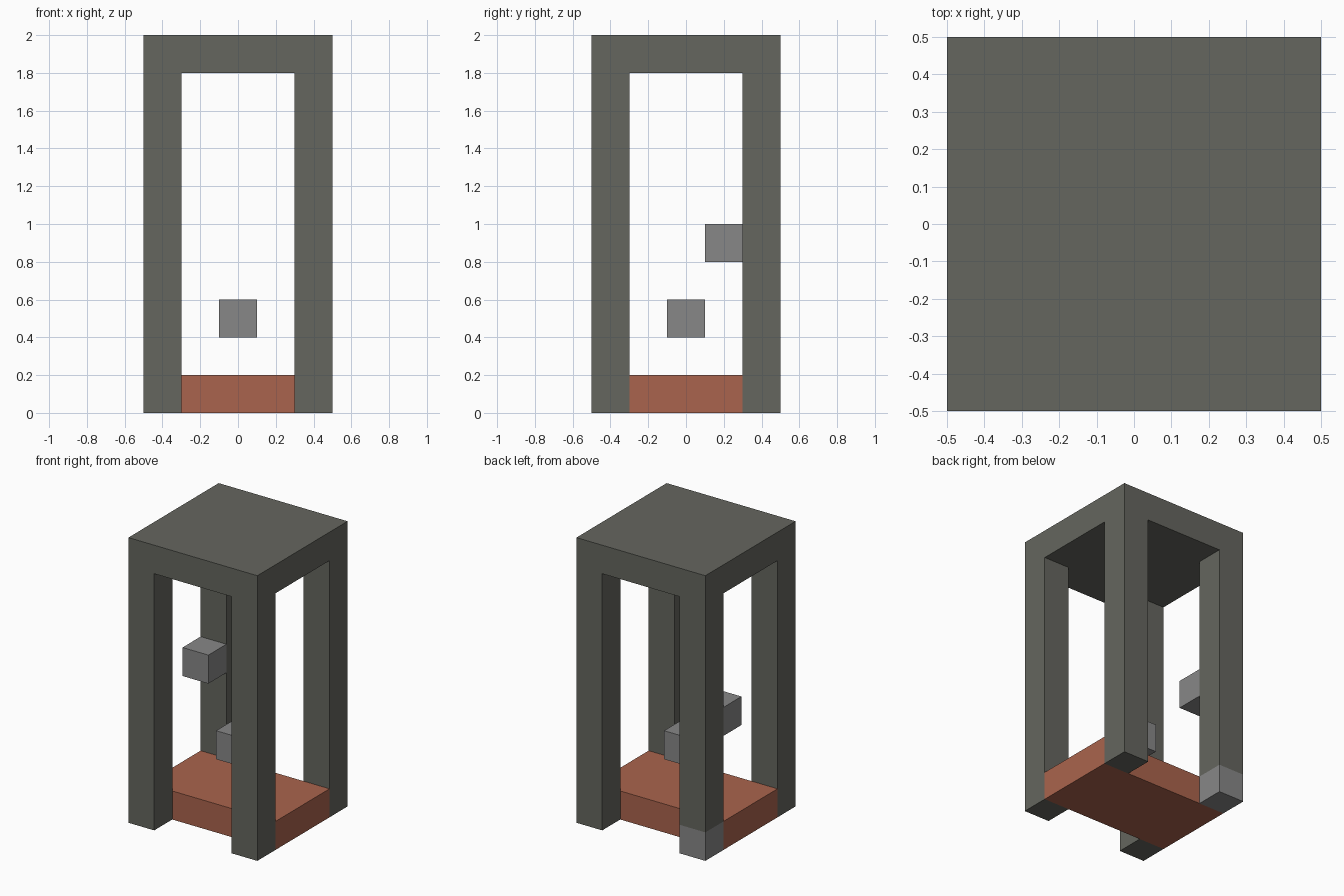
import bpy

cube = bpy.data.objects.get("Cube")
if cube:
    bpy.data.objects.remove(cube, do_unlink=True)


def material(name, rgb):
    m = bpy.data.materials.new(name)
    m.use_nodes = True
    m.diffuse_color = (*rgb, 1)
    m.node_tree.nodes["Principled BSDF"].inputs["Base Color"].default_value = (*rgb, 1)
    return m


stone = material("dark stone", (0.13, 0.133, 0.114))
clay = material("terracotta", (0.402, 0.127, 0.074))
grey = material("plain grey", (0.242, 0.242, 0.242))


def box(name, centre, size, mat):
    """Flat-faced box with its dimensions baked into the mesh."""
    bpy.ops.mesh.primitive_cube_add(size=1, location=centre)
    ob = bpy.context.object
    ob.name = name
    ob.scale = size
    bpy.ops.object.transform_apply(location=False, rotation=False, scale=True)
    ob.data.materials.append(mat)
    return ob


W = 0.2    # block width
P = 0.4    # post offset from the centre

# Roof slab and floor slab between the posts
box("roof", (0, 0, 1.9), (1, 1, W), stone)
box("floor", (0, 0, 0.1), (1, 0.6, W), clay)

# Corner posts; the back right one stands on a grey foot
for x, side in ((P, "left"), (-P, "right")):
    for y, end in ((-P, "front"), (P, "back")):
        base = W if (side, end) == ("right", "back") else 0
        box(f"{end}_{side}_post", (x, y, (1.8 + base) / 2), (W, W, 1.8 - base), stone)
box("back_right_foot", (-P, P, 0.1), (W, W, W), grey)

# Loose blocks
box("centre_block", (0, 0, 0.5), (W, W, W), grey)
box("side_block", (-P, 0.2, 0.9), (W, W, W), grey)
